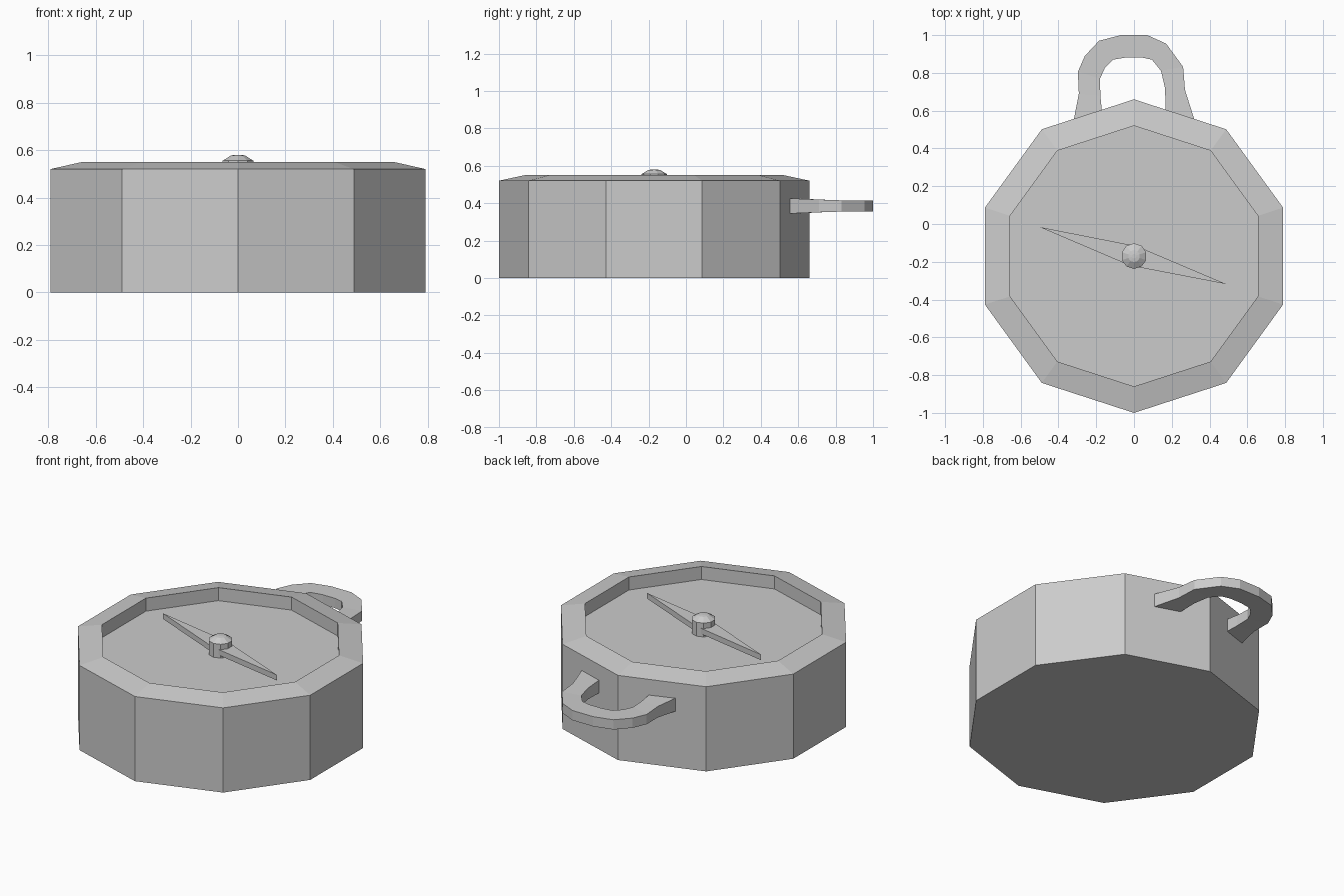
import bpy, bmesh
from math import sin, cos, pi

if "Cube" in bpy.data.objects:
    bpy.data.objects.remove(bpy.data.objects["Cube"])

CY = -0.17  # y of the body axis


def finish(bm, name):
    bmesh.ops.recalc_face_normals(bm, faces=bm.faces[:])
    mesh = bpy.data.meshes.new(name)
    bm.to_mesh(mesh)
    bm.free()
    obj = bpy.data.objects.new(name, mesh)
    bpy.context.collection.objects.link(obj)
    return obj


def skin(name, rings):
    """Bridge successive vertex rings and cap both ends."""
    bm = bmesh.new()
    loops = [[bm.verts.new(p) for p in ring] for ring in rings]
    n = len(loops[0])
    for a, b in zip(loops, loops[1:]):
        for i in range(n):
            j = (i + 1) % n
            bm.faces.new((a[i], a[j], b[j], b[i]))
    bm.faces.new(loops[0][::-1])
    bm.faces.new(loops[-1])
    return finish(bm, name)


def lathe(name, profile, sides=10):
    return skin(name, [[(r * sin(2 * pi * i / sides), CY + r * cos(2 * pi * i / sides), z)
                        for i in range(sides)] for r, z in profile])


# Ten-sided case with bevelled rim and recessed dial
lathe("compass_case", [(0.83, 0), (0.83, 0.52), (0.69, 0.55), (0.69, 0.47)])

# Centre pivot with domed cap
lathe("pivot_knob", [(0.068, 0.46), (0.068, 0.555), (0.032, 0.577), (0.012, 0.58)])

# Diamond needle
outline = [(-0.5, -0.016), (-0.022, -0.22), (0.488, -0.318), (0.014, -0.117)]
skin("needle", [[(x, y, z) for x, y in outline] for z in (0.488, 0.522)])

# Hanging loop: outer point, inner point, half thickness per station
stations = [
    (-0.325, 0.52, -0.165, 0.55, 0.042),
    (-0.292, 0.69, -0.178, 0.68, 0.034),
    (-0.297, 0.806, -0.18, 0.769, 0.03),
    (-0.26, 0.89, -0.154, 0.827, 0.03),
    (-0.185, 0.97, -0.11, 0.87, 0.03),
    (-0.07, 1.0, -0.04, 0.882, 0.03),
    (0.07, 1.0, 0.04, 0.882, 0.03),
    (0.17, 0.955, 0.095, 0.87, 0.03),
    (0.26, 0.832, 0.143, 0.811, 0.03),
    (0.27, 0.71, 0.164, 0.72, 0.034),
    (0.33, 0.52, 0.17, 0.55, 0.042),
]
ZL = 0.385
skin("hanging_loop", [[(ox, oy, ZL - h), (ox, oy, ZL + h), (ix, iy, ZL + h), (ix, iy, ZL - h)]
                      for ox, oy, ix, iy, h in stations])
